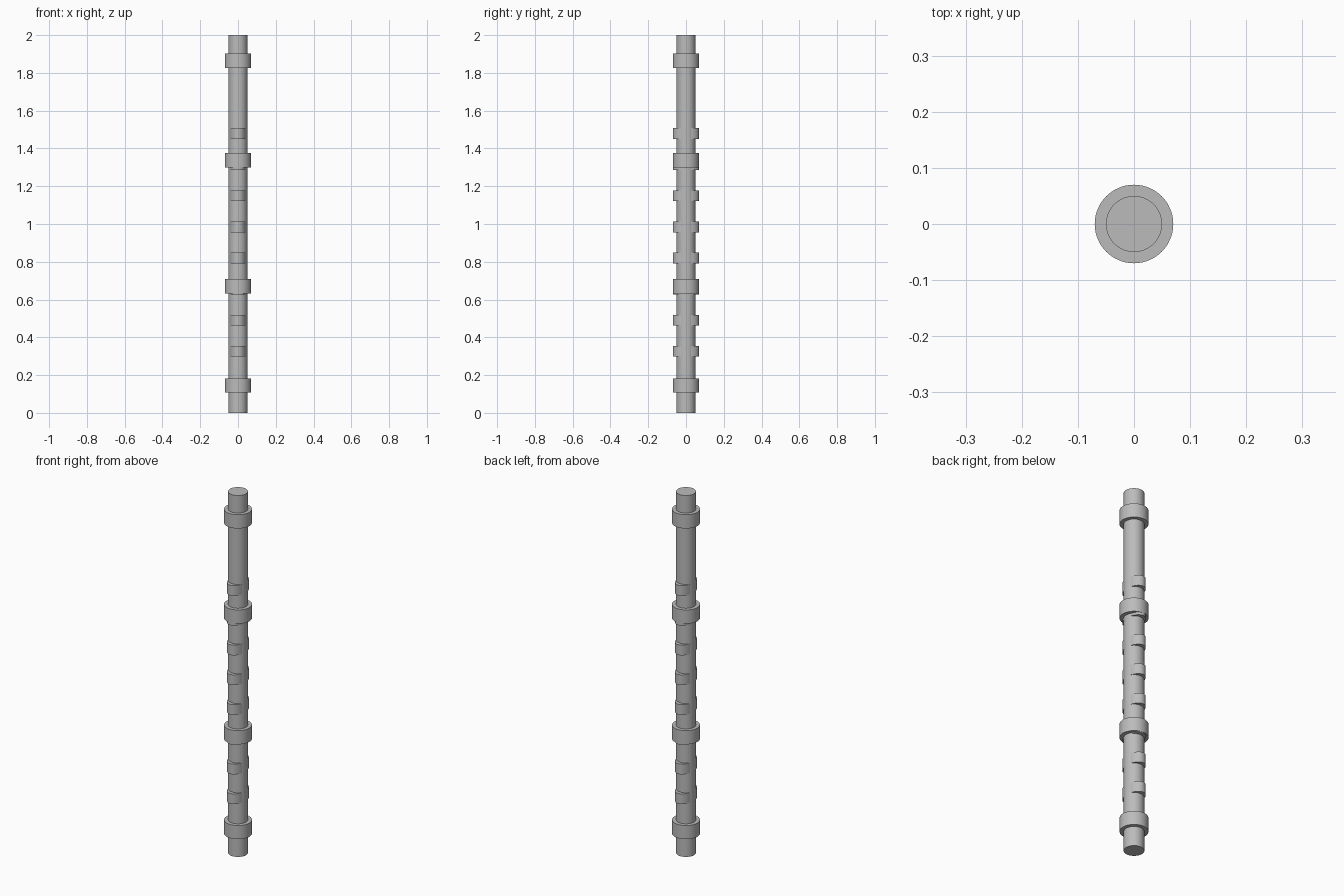
import bpy
import math

if "Cube" in bpy.data.objects:
    bpy.data.objects.remove(bpy.data.objects["Cube"], do_unlink=True)

# Single grey metal
steel = bpy.data.materials.new("grey_steel")
steel.use_nodes = True
GREY = (0.5, 0.5, 0.5, 1)
steel.diffuse_color = GREY
steel.node_tree.nodes["Principled BSDF"].inputs["Base Color"].default_value = GREY


def disc(name, rx, ry, z, height):
    """Upright round or oval cylinder centred at height z."""
    bpy.ops.mesh.primitive_cylinder_add(vertices=64, radius=1, depth=height, location=(0, 0, z))
    ob = bpy.context.object
    ob.name = name
    ob.scale = (rx, ry, 1)
    bpy.ops.object.transform_apply(location=False, rotation=False, scale=True)
    bpy.ops.object.shade_smooth_by_angle(angle=math.radians(35))
    ob.data.materials.append(steel)
    return ob


# Main shaft
disc("shaft", 0.05, 0.05, 1.0, 2.0)

# Round bearing journals
for i, z in enumerate((0.145, 0.67, 1.338, 1.865)):
    disc(f"bearing_journal_{i + 1}", 0.07, 0.07, z, 0.076)

# Evenly spaced oval cam lobes, long axis front to back
for i in range(8):
    disc(f"cam_lobe_{i + 1}", 0.046, 0.0695, 0.326 + 0.1647 * i, 0.057)
